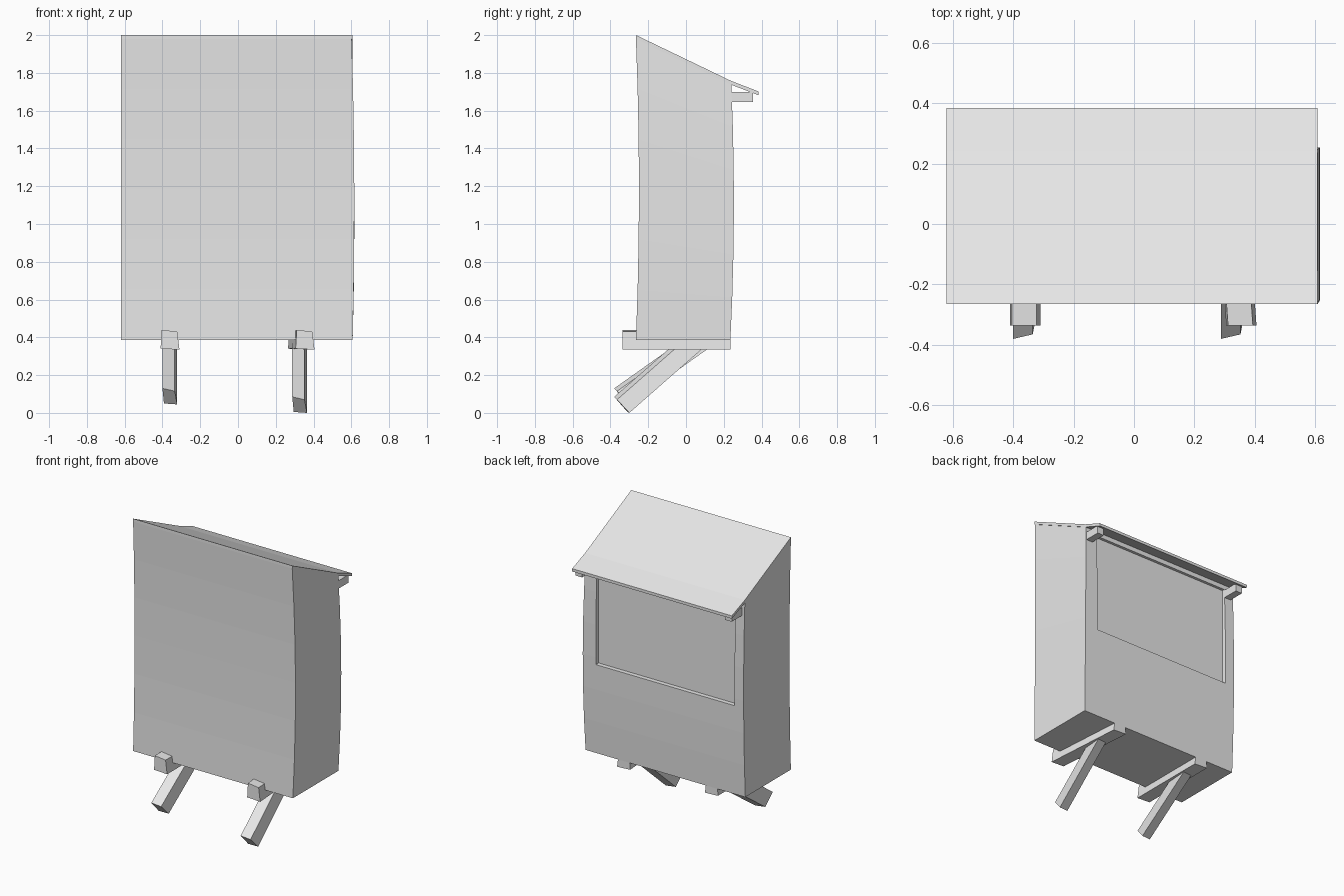
import bpy
import bmesh
from mathutils import Vector

default_cube = bpy.data.objects.get("Cube")
if default_cube:
    bpy.data.objects.remove(default_cube, do_unlink=True)

grey = bpy.data.materials.new("plain grey")
grey.use_nodes = True
grey.diffuse_color = (0.8, 0.8, 0.8, 1)
grey.node_tree.nodes["Principled BSDF"].inputs["Base Color"].default_value = (0.8, 0.8, 0.8, 1)


def loft(name, rings):
    """Join a series of equal rings of points into a closed solid."""
    bm = bmesh.new()
    loops = [[bm.verts.new(point) for point in ring] for ring in rings]
    for lower, upper in zip(loops, loops[1:]):
        for i in range(len(lower)):
            j = (i + 1) % len(lower)
            bm.faces.new((lower[i], lower[j], upper[j], upper[i]))
    bm.faces.new(loops[0])
    bm.faces.new(loops[-1])
    bmesh.ops.recalc_face_normals(bm, faces=bm.faces[:])
    mesh = bpy.data.meshes.new(name)
    bm.to_mesh(mesh)
    bm.free()
    mesh.materials.append(grey)
    obj = bpy.data.objects.new(name, mesh)
    bpy.context.scene.collection.objects.link(obj)
    return obj


def box(name, x, y, z):
    """Straight block from its ranges on the three axes."""
    return loft(name, [[(x[0], y[0], h), (x[1], y[0], h), (x[1], y[1], h), (x[0], y[1], h)] for h in z])


def beam(name, end, run):
    """Sweep a four cornered end along a straight run."""
    return loft(name, [end, [Vector(point) + Vector(run) for point in end]])


def mix(a, b, t):
    return a + (b - a) * t


# Body: slightly bowed crate with a sloping top
steps = 6
rings = []
for k in range(steps + 1):
    t = k / steps
    bow = 0.016 * 4 * t * (1 - t)
    front, back = -0.265 + bow, mix(0.235, 0.24, t) + bow
    right = mix(0.607, 0.602, t) + bow * 0.7
    front_z, back_z = mix(0.387, 1.98, t), mix(0.387, 1.737, t)
    rings.append([(-0.62, front, front_z), (right, front, front_z),
                  (right, back, back_z), (-0.62, back, back_z)])
body = loft("body", rings)

# Shallow panel recess in the back
cutter = box("panel_cutter", (-0.55, 0.515), (0.222, 0.4), (1.01, 1.705))
cutter.hide_render = True
cutter.hide_viewport = True
recess = body.modifiers.new("panel recess", "BOOLEAN")
recess.operation = "DIFFERENCE"
recess.solver = "EXACT"
recess.object = cutter

# Thin roof sheet running out past the back as an eave
roof_line = [(-0.265, 2.0), (0.24, 1.757), (0.383, 1.702)]
outline = roof_line + [(y, z - 0.02) for y, z in reversed(roof_line)]
loft("roof", [[(x, y, z) for y, z in outline] for x in (-0.62, 0.606)])

# Eave brackets
for side, x in (("right", -0.6), ("left", 0.55)):
    box(side + "_eave_bracket", (x, x + 0.05), (0.2, 0.355), (1.645, 1.7))

# Floor beams with crooked front ends, one set askew
for side, x, skew in (("right", -0.41, 0), ("left", 0.305, -0.04)):
    end = [(x, -0.335, 0.34), (x + 0.1, -0.335, 0.335),
           (x + 0.088, -0.335, 0.43), (x + 0.006, -0.335, 0.44)]
    beam(side + "_floor_beam", end, (skew, 0.57, 0))

# Slanted legs
for side, x, lift, rise in (("right", -0.4, 0.045, 0.29), ("left", 0.287, 0, 0.36)):
    foot = [(x, -0.38, 0.085 + lift), (x + 0.065, -0.365, 0.07 + lift),
            (x + 0.078, -0.3, lift), (x + 0.008, -0.31, lift + 0.005)]
    beam(side + "_leg", foot, (0, 0.41, rise))
